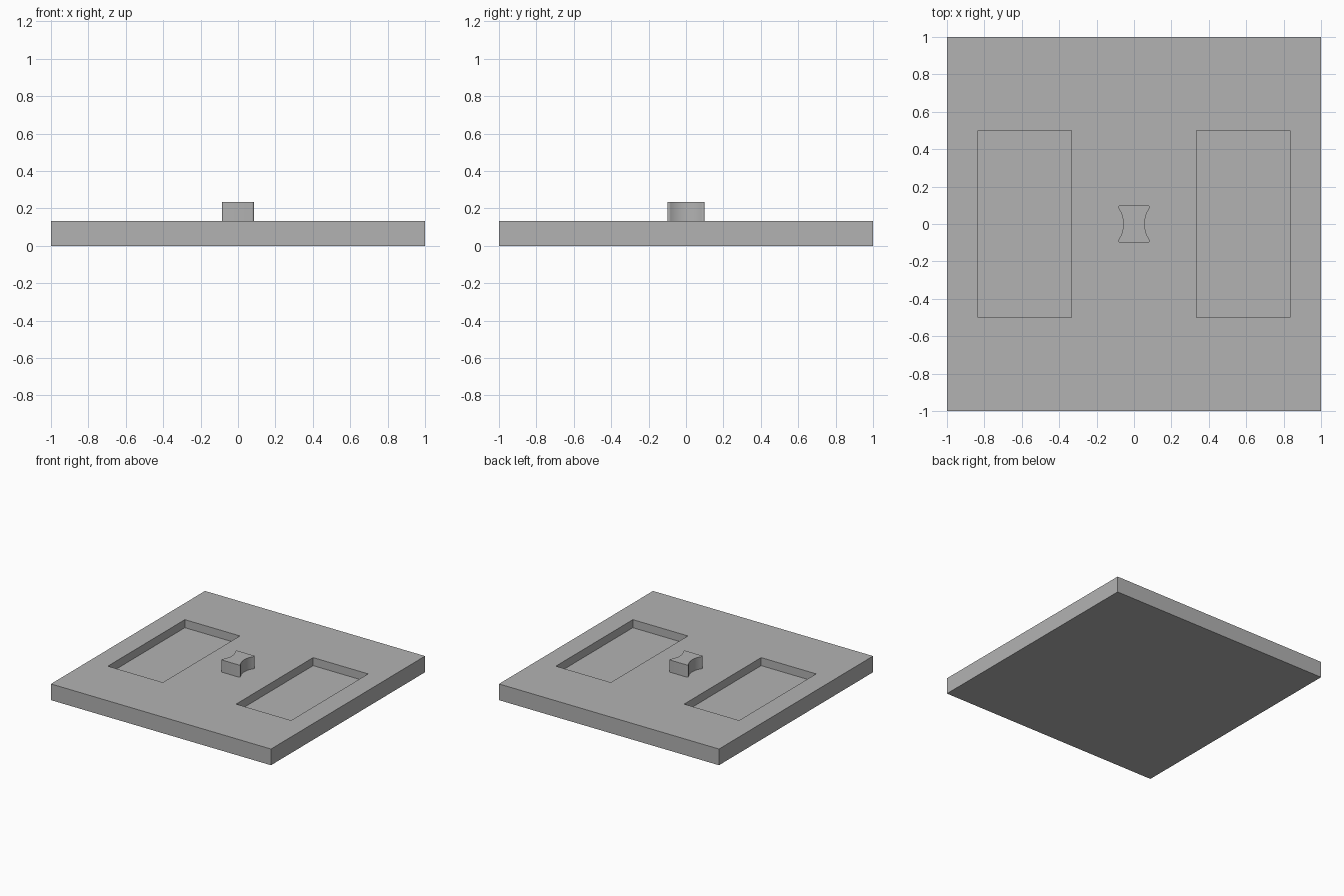
import bpy
import bmesh
import math

cube = bpy.data.objects.get("Cube")
if cube:
    bpy.data.objects.remove(cube, do_unlink=True)

PLATE_TOP = 0.133
KNOB_TOP = 0.233
POCKET_FLOOR = 0.067

grey = bpy.data.materials.new("plain_grey")
grey.use_nodes = True
grey.diffuse_color = (0.448, 0.448, 0.448, 1)
grey.node_tree.nodes["Principled BSDF"].inputs["Base Color"].default_value = grey.diffuse_color


def prism(name, outline, z0, z1):
    """Extrude a counter-clockwise outline from z0 to z1."""
    bm = bmesh.new()
    base = bm.faces.new([bm.verts.new((x, y, z0)) for x, y in outline])
    top = bmesh.ops.extrude_face_region(bm, geom=[base], use_keep_orig=True)
    for v in top["geom"]:
        if isinstance(v, bmesh.types.BMVert):
            v.co.z = z1
    bmesh.ops.recalc_face_normals(bm, faces=bm.faces)
    mesh = bpy.data.meshes.new(name)
    bm.to_mesh(mesh)
    bm.free()
    mesh.materials.append(grey)
    obj = bpy.data.objects.new(name, mesh)
    bpy.context.collection.objects.link(obj)
    return obj


def rectangle(cx, hx, hy):
    return [(cx - hx, -hy), (cx + hx, -hy), (cx + hx, hy), (cx - hx, hy)]


# Square base plate with two rectangular pockets
plate = prism("base_plate", rectangle(0, 1, 1), 0, PLATE_TOP)
bpy.context.view_layer.objects.active = plate
for side in (-1, 1):
    cutter = prism("pocket_cutter", rectangle(side * 0.583, 0.25, 0.5),
                   POCKET_FLOOR, PLATE_TOP + 0.1)
    cutter.hide_render = True
    cut = plate.modifiers.new("pocket", "BOOLEAN")
    cut.operation = "DIFFERENCE"
    cut.solver = "EXACT"
    cut.object = cutter
    bpy.ops.object.modifier_apply(modifier=cut.name)
    bpy.data.objects.remove(cutter, do_unlink=True)

# Knob outline: concave side arc meeting small rounded corners
WAIST, HALF_LENGTH, ARC, FILLET = 0.057, 0.1, 0.15, 0.01
arc_x = WAIST + ARC
corner_y = HALF_LENGTH - FILLET
meet = math.asin(corner_y / (ARC + FILLET))
corner_x = arc_x - (ARC + FILLET) * math.cos(meet)

quarter = []
for i in range(13):
    a = meet * i / 12
    quarter.append((arc_x - ARC * math.cos(a), ARC * math.sin(a)))
for i in range(1, 9):
    a = -meet + (math.pi / 2 + meet) * i / 8
    quarter.append((corner_x + FILLET * math.cos(a), corner_y + FILLET * math.sin(a)))

# Mirror the quarter into the full outline
right = [(x, -y) for x, y in reversed(quarter[1:])] + quarter
outline = right + [(-x, y) for x, y in reversed(right)]
knob = prism("centre_knob", outline, PLATE_TOP, KNOB_TOP)

# Smooth the curved walls, keep rims sharp
bpy.ops.object.select_all(action="DESELECT")
knob.select_set(True)
bpy.context.view_layer.objects.active = knob
bpy.ops.object.shade_smooth_by_angle(angle=math.radians(30))
